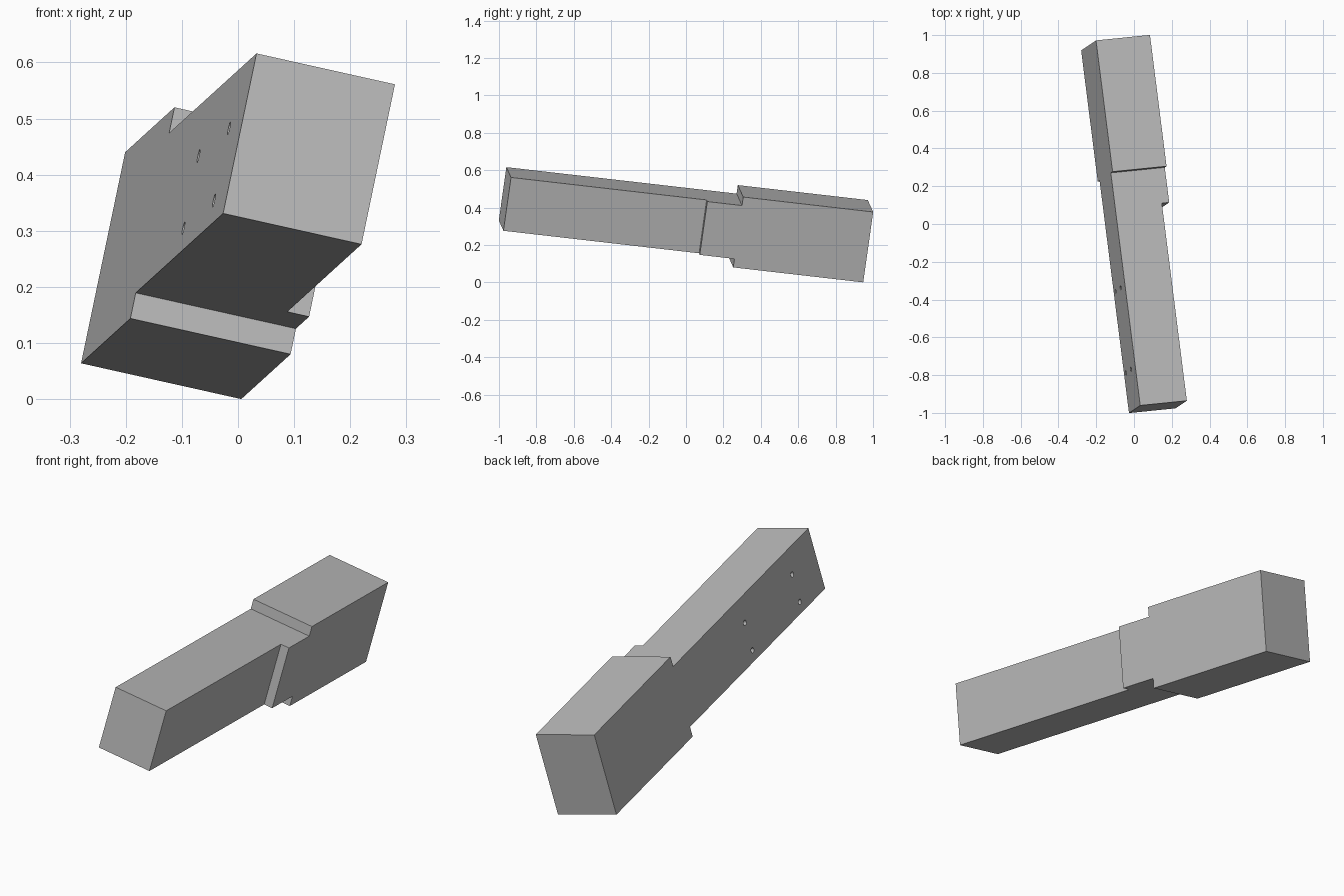
import bpy, bmesh
from mathutils import Matrix, Vector

cube = bpy.data.objects.get("Cube")
if cube:
    bpy.data.objects.remove(cube, do_unlink=True)

grey = bpy.data.materials.new("plain grey")
grey.use_nodes = True
grey.diffuse_color = (0.5, 0.5, 0.5, 1)
grey.node_tree.nodes["Principled BSDF"].inputs["Base Color"].default_value = (0.5, 0.5, 0.5, 1)

# Beam sizes: x across, y along, z up, origin at a top front corner
WIDE, NARROW = 0.294, 0.254
LENGTH, CHEEK, SHOULDER = 1.954, 1.061, 1.249
HEIGHT, STEP = 0.294, 0.047


def add_object(name, bm):
    bmesh.ops.recalc_face_normals(bm, faces=bm.faces)
    mesh = bpy.data.meshes.new(name)
    bm.to_mesh(mesh)
    bm.free()
    mesh.materials.append(grey)
    obj = bpy.data.objects.new(name, mesh)
    bpy.context.collection.objects.link(obj)
    return obj


def extrude_profile(name, points, x0, x1):
    bm = bmesh.new()
    face = bm.faces.new([bm.verts.new((x0, y, z)) for y, z in points])
    new = bmesh.ops.extrude_face_region(bm, geom=[face])["geom"]
    verts = [v for v in new if isinstance(v, bmesh.types.BMVert)]
    bmesh.ops.translate(bm, verts=verts, vec=(x1 - x0, 0, 0))
    return add_object(name, bm)


def cut(target, cutter):
    mod = target.modifiers.new("cut", "BOOLEAN")
    mod.operation = "DIFFERENCE"
    mod.solver = "EXACT"
    mod.object = cutter
    bpy.context.view_layer.objects.active = target
    bpy.ops.object.modifier_apply(modifier=mod.name)
    bpy.data.objects.remove(cutter, do_unlink=True)


# Beam with a deeper block at the back
low = -HEIGHT - STEP
profile = [(0, 0), (SHOULDER, 0), (SHOULDER, STEP), (LENGTH, STEP),
           (LENGTH, low), (SHOULDER, low), (SHOULDER, -HEIGHT), (0, -HEIGHT)]
beam = extrude_profile("stepped_beam", profile, 0, WIDE)

# Narrowed front length on one side
cut(beam, extrude_profile("side_cutter", [(-1, 1), (CHEEK, 1), (CHEEK, -1), (-1, -1)],
                          NARROW, 1))

# Four blind holes in the flush side
for y in (0.209, 0.646):
    for z in (-0.113, -0.246):
        bm = bmesh.new()
        bmesh.ops.create_cone(bm, cap_ends=True, segments=24, radius1=0.012,
                              radius2=0.012, depth=0.2,
                              matrix=Matrix.Translation((0, y, z)) @ Matrix.Rotation(1.5708, 4, "Y"))
        cut(beam, add_object("hole_cutter", bm))

# Tilt the beam, then centre it on the ground
across = Vector((0.972, 0.098, -0.217)).normalized()
along = Vector((-0.122, 0.986, -0.114))
along = (along - across * along.dot(across)).normalized()
beam.data.transform(Matrix((across, along, across.cross(along))).transposed().to_4x4())
cos = [v.co for v in beam.data.vertices]
lo = Vector([min(c[i] for c in cos) for i in range(3)])
hi = Vector([max(c[i] for c in cos) for i in range(3)])
beam.data.transform(Matrix.Translation((-(lo.x + hi.x) / 2, -(lo.y + hi.y) / 2, -lo.z)))
